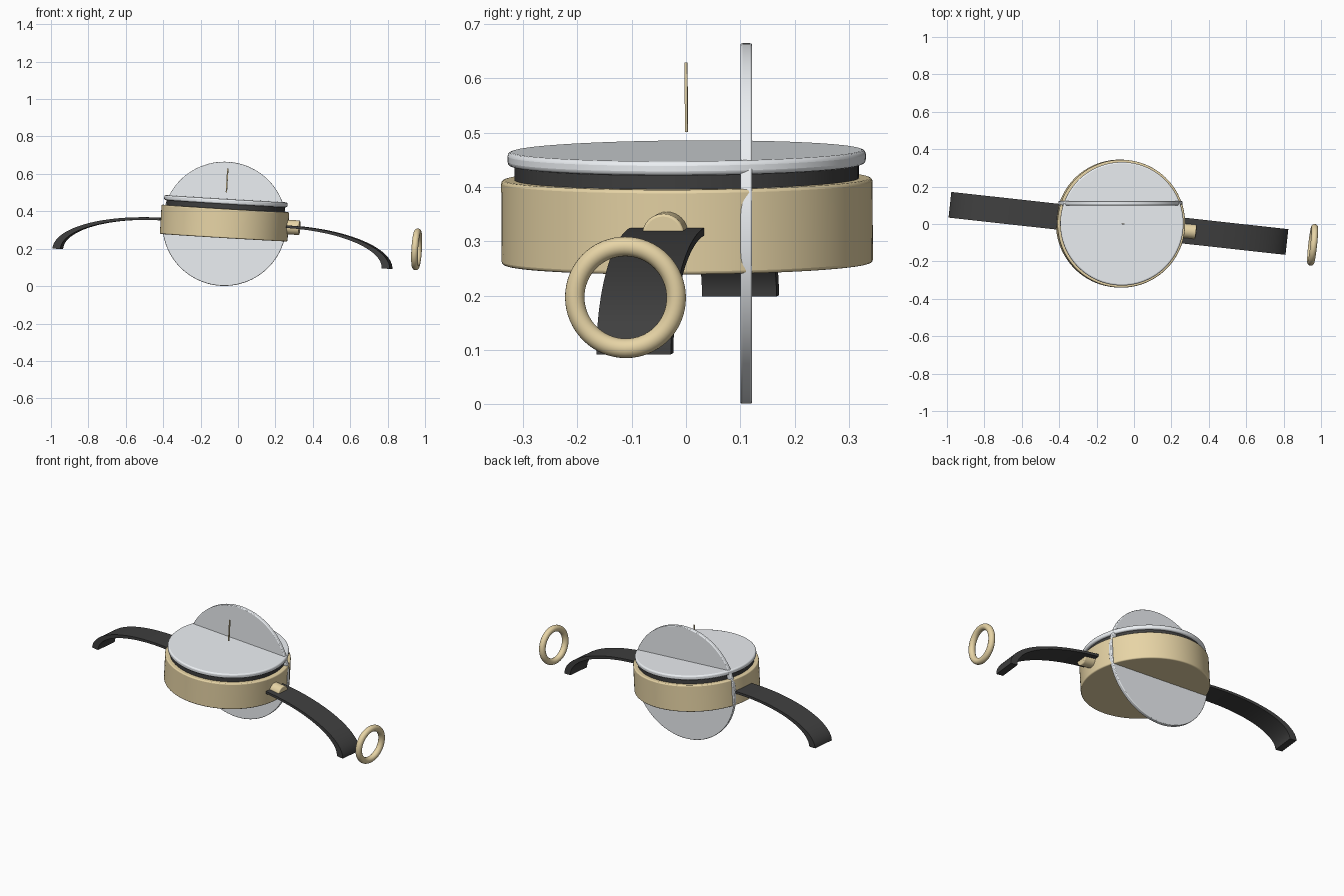
import bpy, bmesh, math
from mathutils import Matrix, Vector

if "Cube" in bpy.data.objects:
    bpy.data.objects.remove(bpy.data.objects["Cube"])

# Whole watch is slightly yawed and tilted around the case centre
POSE = (Matrix.Translation((-0.072, 0.002, 0.336))
        @ Matrix.Rotation(-0.11, 4, 'Z') @ Matrix.Rotation(0.06, 4, 'Y'))


def material(name, rgb):
    m = bpy.data.materials.new(name)
    m.diffuse_color = (*rgb, 1)
    m.use_nodes = True
    m.node_tree.nodes["Principled BSDF"].inputs["Base Color"].default_value = m.diffuse_color
    return m


GOLD = material("gold", (0.80, 0.66, 0.38))
STEEL = material("steel", (0.84, 0.87, 0.90))
BLACK = material("black", (0.05, 0.05, 0.05))


def finish(ob, name, mat, matrix, bevel=0.0):
    ob.name = name
    ob.data.materials.append(mat)
    ob.matrix_world = matrix
    if bevel:
        b = ob.modifiers.new("bevel", 'BEVEL')
        b.width, b.segments = bevel, 3
        b.limit_method = 'ANGLE'
    bpy.ops.object.select_all(action='DESELECT')
    ob.select_set(True)
    bpy.context.view_layer.objects.active = ob
    bpy.ops.object.shade_smooth_by_angle(angle=math.radians(35))
    return ob


def disc(name, mat, radius, z0, z1, bevel, matrix=POSE, verts=96):
    bpy.ops.mesh.primitive_cylinder_add(vertices=verts, radius=radius, depth=z1 - z0)
    ob = bpy.context.object
    ob.data.transform(Matrix.Translation((0, 0, (z0 + z1) / 2)))
    return finish(ob, name, mat, matrix, bevel)


# Case, gasket and bezel plate
disc("case", GOLD, 0.342, -0.077, 0.079, 0.006)
disc("gasket", BLACK, 0.317, 0.06, 0.108, 0)
disc("bezel_plate", STEEL, 0.33, 0.105, 0.131, 0.008)

# Upright disc crossing the case, not tilted with it
upright = Matrix.Translation((-0.073, 0.111, 0.333)) @ Matrix.Rotation(math.pi / 2, 4, 'X')
disc("upright_disc", STEEL, 0.332, -0.011, 0.011, 0.004, upright)

# Crown on the right side
side = Matrix.Rotation(math.pi / 2, 4, 'Y')
disc("crown", GOLD, 0.039, 0.325, 0.405, 0.005, POSE @ side, 32)

# Buckle ring floating past the right strap
bpy.ops.mesh.primitive_torus_add(major_radius=0.094, minor_radius=0.018,
                                 major_segments=64, minor_segments=20)
finish(bpy.context.object, "buckle_ring", GOLD,
       POSE @ Matrix.Translation((1.04, 0, -0.077)) @ side)

# Thin hand standing above the dial
bpy.ops.mesh.primitive_cube_add(size=1)
bpy.context.object.data.transform(Matrix.Translation((0, 0, 0.23))
                                  @ Matrix.Diagonal((0.007, 0.005, 0.128, 1)))
finish(bpy.context.object, "hand", GOLD, POSE)


# Straps: quarter-ellipse bands, thin at the case and thicker at the tip
def strap(name, s):
    n, half = 32, 0.069
    outer, inner = [], []
    for i in range(n + 1):
        a = math.pi / 2 * i / n
        outer.append((0.34 + 0.568 * math.sin(a), -0.19 + 0.199 * math.cos(a)))
        inner.append((0.34 + 0.526 * math.sin(a), -0.19 + 0.185 * math.cos(a)))
    bm = bmesh.new()
    rows = [[bm.verts.new((s * o[0], -half, o[1])), bm.verts.new((s * o[0], half, o[1])),
             bm.verts.new((s * p[0], half, p[1])), bm.verts.new((s * p[0], -half, p[1]))]
            for o, p in zip(outer, inner)]
    for r, q in zip(rows, rows[1:]):
        for k in range(4):
            j = (k + 1) % 4
            bm.faces.new((r[k], r[j], q[j], q[k]))
    bm.faces.new(rows[0])
    bm.faces.new(rows[-1])
    bmesh.ops.recalc_face_normals(bm, faces=bm.faces)
    me = bpy.data.meshes.new(name)
    bm.to_mesh(me)
    bm.free()
    ob = bpy.data.objects.new(name, me)
    bpy.context.collection.objects.link(ob)
    finish(ob, name, BLACK, POSE)


strap("strap_right", 1)
strap("strap_left", -1)
